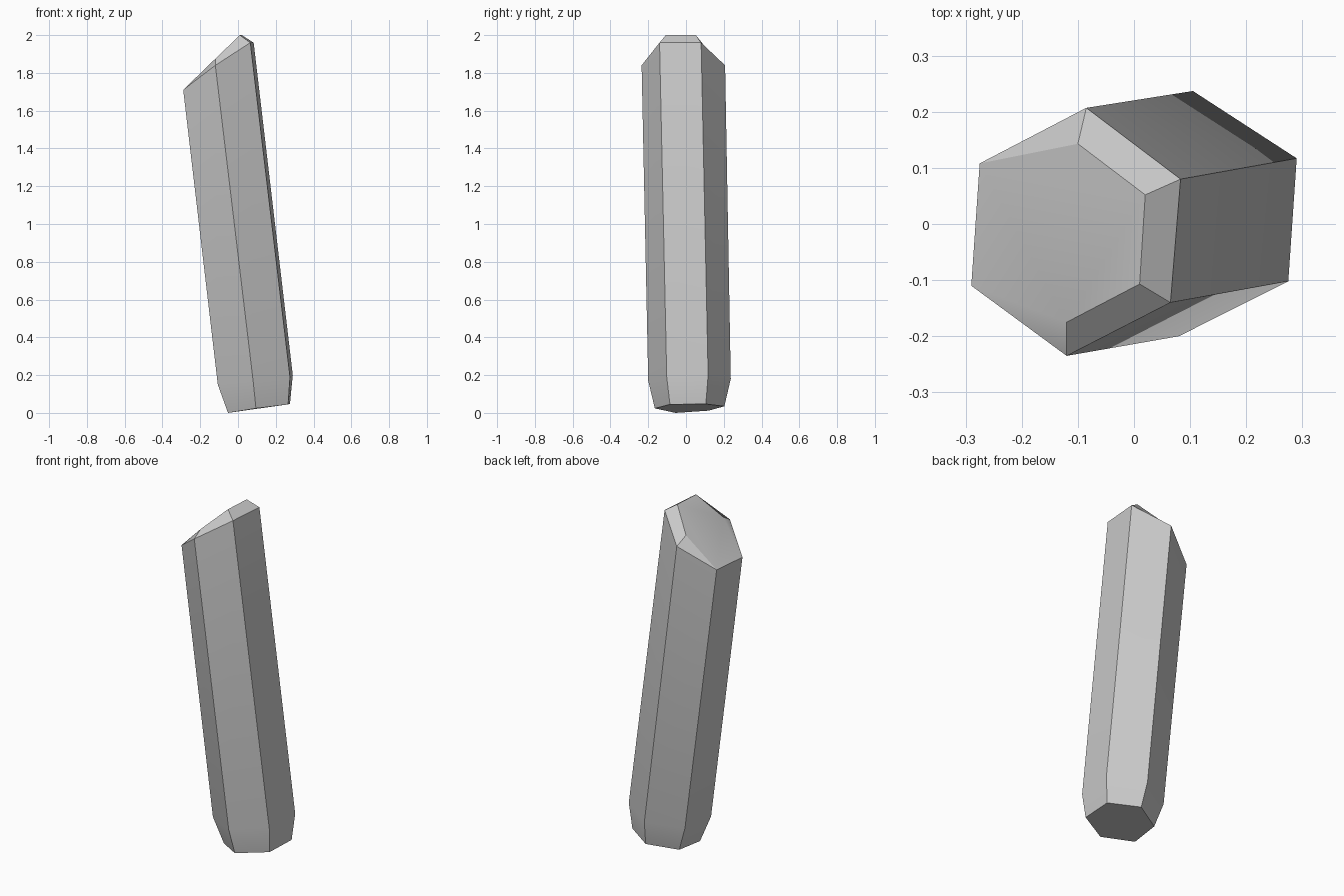
import bpy
import bmesh

default_cube = bpy.data.objects.get("Cube")
if default_cube:
    bpy.data.objects.remove(default_cube, do_unlink=True)


def flat_material(name, colour):
    material = bpy.data.materials.new(name)
    material.use_nodes = True
    material.diffuse_color = colour
    shader = next(n for n in material.node_tree.nodes if n.type == "BSDF_PRINCIPLED")
    shader.inputs["Base Color"].default_value = colour
    return material


def bridge(bm, lower, upper):
    """Join two rings, dropping to triangles where they share a corner."""
    count = len(lower)
    for i in range(count):
        j = (i + 1) % count
        corners = list(dict.fromkeys((lower[i], lower[j], upper[j], upper[i])))
        if len(corners) > 2:
            bm.faces.new(corners)


# Hexagonal cross-sections of the leaning shaft, counter-clockwise from the low corner
base = [(-.053, -.055, 0), (.095, -.165, .024), (.265, -.085, .045),
        (.275, .105, .047), (.12, .203, .035), (-.04, .12, .012)]
foot = [(-.107, -.08, .15), (.08, -.2, .17), (.275, -.102, .19),
        (.29, .117, .2), (.105, .237, .18), (-.09, .138, .16)]
shoulder = [(-.29, -.11, 1.71), (-.12, -.235, 1.84), (.065, -.14, 1.96),
            (.083, .08, 1.96), (-.085, .207, 1.84), (-.275, .108, 1.715)]
# Slanted tip facet, which shares its two lowest corners with the shoulder
tip = [(-.12, -.175, 1.875), (.01, -.107, 2), (.02, .052, 2), (-.1, .143, 1.885)]

bm = bmesh.new()
rings = [[bm.verts.new(point) for point in ring] for ring in (base, foot, shoulder)]
top = rings[-1]
rings.append([top[0]] + [bm.verts.new(point) for point in tip] + [top[-1]])

for lower, upper in zip(rings, rings[1:]):
    bridge(bm, lower, upper)
bm.faces.new(list(reversed(rings[0])))
bm.faces.new(rings[-1])
bmesh.ops.recalc_face_normals(bm, faces=bm.faces)

mesh = bpy.data.meshes.new("crystal_shaft")
bm.to_mesh(mesh)
bm.free()
mesh.materials.append(flat_material("light grey stone", (.6, .6, .6, 1)))

crystal = bpy.data.objects.new("crystal_shaft", mesh)
bpy.context.collection.objects.link(crystal)

# Soft shading over the shallow bevels, crisp long edges
bpy.ops.object.select_all(action="DESELECT")
crystal.select_set(True)
bpy.context.view_layer.objects.active = crystal
bpy.ops.object.shade_smooth_by_angle()
